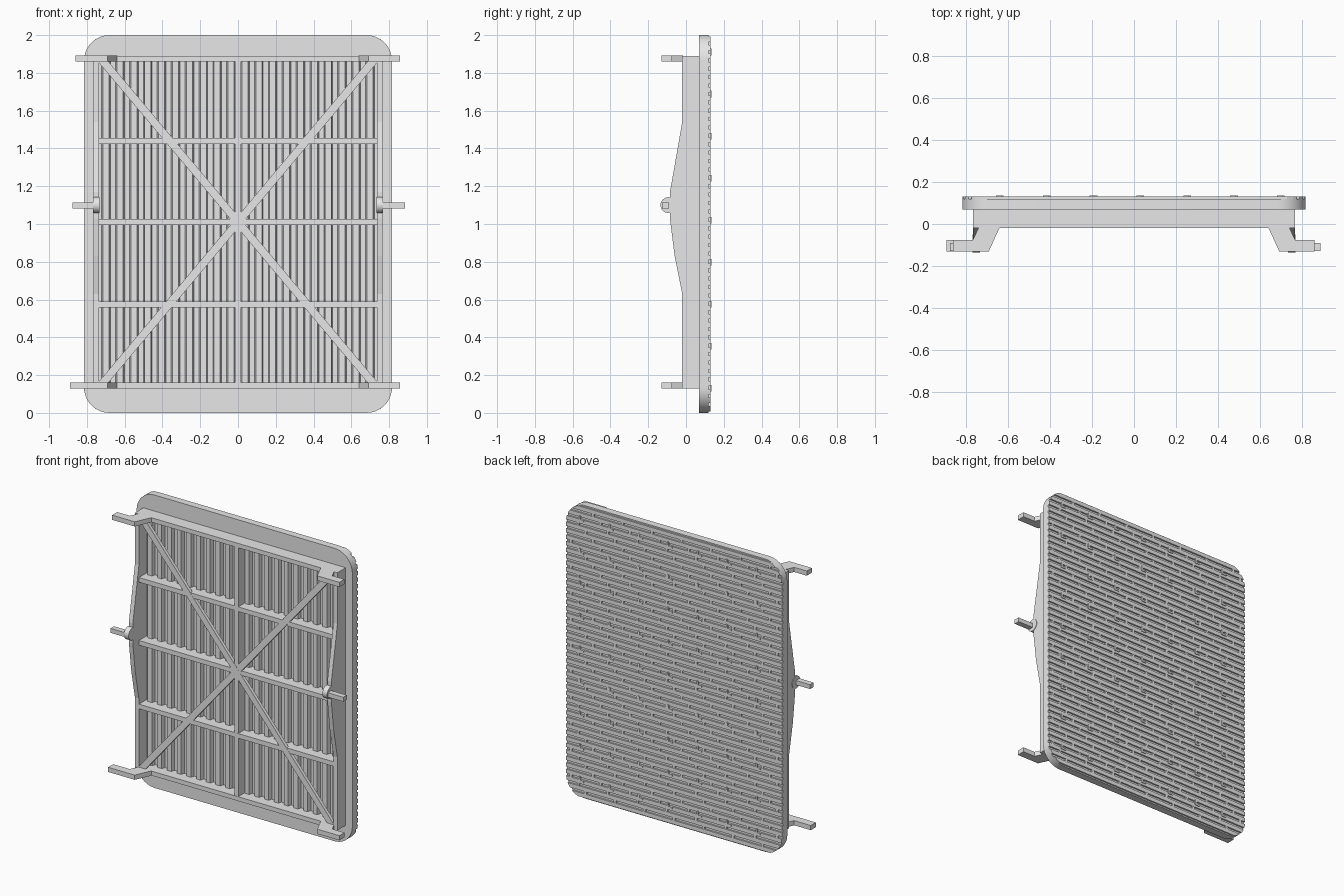
import bpy, bmesh, math
from mathutils import Vector

old = bpy.data.objects.get("Cube")
if old:
    bpy.data.objects.remove(old, do_unlink=True)

grey = bpy.data.materials.new("light grey")
grey.use_nodes = True
COLOUR = (0.8, 0.8, 0.8, 1)
grey.diffuse_color = COLOUR
grey.node_tree.nodes["Principled BSDF"].inputs["Base Color"].default_value = COLOUR


def prism(bm, points, axis, lo, hi):
    """Extrude a 2D outline (remaining axes in x, y, z order) along an axis."""
    def place(p, t):
        c = list(p)
        c.insert(axis, t)
        return bm.verts.new(c)
    a = [place(p, lo) for p in points]
    b = [place(p, hi) for p in points]
    n = len(points)
    bm.faces.new(a)
    bm.faces.new(b[::-1])
    for i in range(n):
        j = (i + 1) % n
        bm.faces.new((a[i], b[i], b[j], a[j]))


def box(bm, x0, x1, y0, y1, z0, z1):
    prism(bm, [(x0, y0), (x1, y0), (x1, y1), (x0, y1)], 2, z0, z1)


def finish(name, bm, smooth=False):
    bmesh.ops.recalc_face_normals(bm, faces=bm.faces[:])
    mesh = bpy.data.meshes.new(name)
    bm.to_mesh(mesh)
    bm.free()
    mesh.materials.append(grey)
    obj = bpy.data.objects.new(name, mesh)
    bpy.context.collection.objects.link(obj)
    if smooth:
        bpy.ops.object.select_all(action='DESELECT')
        obj.select_set(True)
        bpy.context.view_layer.objects.active = obj
        bpy.ops.object.shade_smooth_by_angle(angle=math.radians(30))
    return obj


W, H, R = 0.815, 2.0, 0.135          # panel half width, height, corner radius
FRONT, DECK, BACK = 0.07, 0.119, 0.13
FACE = -0.02                         # front plane of the frame
SIDE, INNER = 0.765, 0.735           # outer and inner frame half widths
LOW, HIGH, T = 0.13, 1.89, 0.03
MID = (LOW + HIGH) / 2

# Rounded panel
bm = bmesh.new()
outline = []
for k, (cx, cz) in enumerate([(W - R, H - R), (R - W, H - R), (R - W, R), (W - R, R)]):
    for s in range(11):
        a = math.radians(90 * k + 9 * s)
        outline.append((cx + R * math.cos(a), cz + R * math.sin(a)))
prism(bm, outline, 1, FRONT, DECK)
finish("panel", bm, True)


def half_width(z):
    d = max(R - z, z - (H - R), 0)
    return W - R + math.sqrt(max(R * R - d * d, 0))


# Horizontal tread slats on the back, trimmed to the rounded corners
ROWS = 45
pitch = H / ROWS
gap = 0.017
bm = bmesh.new()
for i in range(ROWS):
    z0, z1 = i * pitch + gap / 2, (i + 1) * pitch - gap / 2
    zs = [z0 + (z1 - z0) * t / 2 for t in range(3)]
    pts = [(half_width(z), z) for z in zs] + [(-half_width(z), z) for z in reversed(zs)]
    prism(bm, pts, 1, DECK - 0.002, BACK)
finish("tread_slats", bm)

# Staggered bridges across the grooves
STEP = 0.2225
bm = bmesh.new()
for i in range(1, ROWS):
    z = i * pitch
    for c in range(-4, 5):
        x = c * STEP + 0.03 + (i % 4 - 1.5) * STEP / 4
        if abs(x) < half_width(z) - 0.03:
            box(bm, x - 0.009, x + 0.009, DECK - 0.002, BACK - 0.001,
                z - gap / 2 - 0.001, z + gap / 2 + 0.001)
finish("groove_bridges", bm)

# Small raised grip studs
bm = bmesh.new()
for r in range(9):
    for c in range(-3, 4):
        x, z = 0.03 + c * STEP, 0.13 + r * STEP
        box(bm, x - 0.018, x + 0.018, BACK - 0.004, 0.135, z - 0.018, z - 0.006)
        box(bm, x + 0.006, x + 0.018, BACK - 0.004, 0.135, z - 0.006, z + 0.018)
finish("grip_studs", bm)

# Vertical corrugation ribs on the front
bm = bmesh.new()
for i in range(20):
    x = (i - 9.5) * 0.0735
    prism(bm, [(x - 0.024, FRONT + 0.002), (x - 0.016, 0.045),
               (x + 0.016, 0.045), (x + 0.024, FRONT + 0.002)], 2, LOW + 0.01, HIGH - 0.01)
finish("corrugation_ribs", bm)

# Frame rails, cross bars and centre post
bm = bmesh.new()
for z in (LOW, HIGH - T):
    box(bm, -SIDE, SIDE, FACE, FRONT + 0.002, z, z + T)
finish("end_rails", bm)

bm = bmesh.new()
for z in (0.575, MID, 1.44):
    box(bm, -INNER - 0.005, INNER + 0.005, FACE + 0.001, FRONT + 0.002, z - 0.016, z + 0.016)
finish("cross_bars", bm)

bm = bmesh.new()
box(bm, -0.015, 0.015, FACE + 0.0015, FRONT + 0.002, LOW + 0.01, HIGH - 0.01)
finish("centre_post", bm)

# Diagonal braces
bm = bmesh.new()
for s in (-1, 1):
    a, b = Vector((-0.722 * s, LOW + 0.02)), Vector((0.722 * s, HIGH - 0.02))
    d = (b - a).normalized()
    n = Vector((-d.y, d.x)) * 0.021
    prism(bm, [tuple(p) for p in (a + n, b + n, b - n, a - n)], 1,
          FACE + 0.0005 * (1 + s) / 2, 0.003)
finish("diagonal_braces", bm)

# Side plates that swell toward the pivot
side_profile = [(FRONT + 0.002, LOW), (FACE, LOW), (FACE, 0.63), (-0.06, 0.83),
                (-0.085, 1.03), (-0.085, 1.17), (-0.06, 1.31), (FACE, 1.54),
                (FACE, HIGH), (FRONT + 0.002, HIGH)]
for s, label in ((1, "left"), (-1, "right")):
    bm = bmesh.new()
    prism(bm, side_profile, 0, s * INNER, s * SIDE)
    finish(label + "_side_plate", bm)

    # Rounded pivot hub with a square pin
    bm = bmesh.new()
    hub = [(-0.093 + 0.042 * math.cos(a), 1.1 + 0.042 * math.sin(a))
           for a in (math.tau * k / 24 for k in range(24))]
    prism(bm, hub, 0, s * (INNER - 0.003), s * (SIDE + 0.003))
    finish(label + "_pivot_hub", bm, True)
    bm = bmesh.new()
    tip = 0.885 if s > 0 else 0.875
    box(bm, s * INNER, s * tip, -0.128, -0.09, 1.083, 1.113)
    finish(label + "_pivot_pin", bm)

    # Cranked corner arms
    for z, end, level in ((LOW, 0.89, "lower"), (HIGH - T, 0.86, "upper")):
        reach = 0.857 if s > 0 else end
        arm = [(0.638, FACE + 0.003), (0.69, -0.13), (reach, -0.13), (reach, -0.075),
               (0.765, -0.075), (0.738, FACE + 0.003)]
        bm = bmesh.new()
        prism(bm, [(s * x, y) for x, y in arm], 2, z - 0.001, z + T + 0.001)
        finish(label + "_" + level + "_arm", bm)
